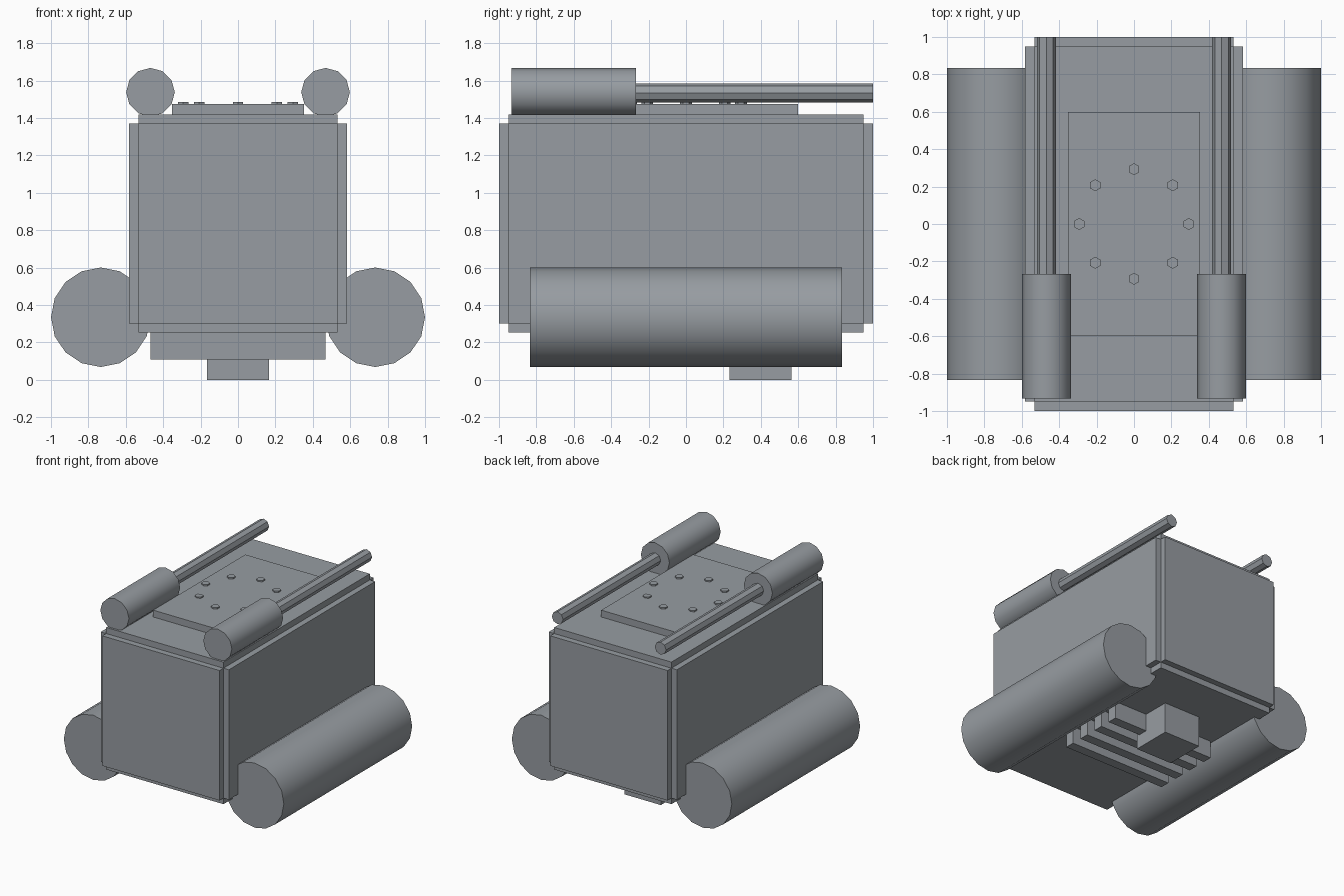
import bpy
import math
from mathutils import Matrix

if "Cube" in bpy.data.objects:
    bpy.data.objects.remove(bpy.data.objects["Cube"])

# Dark steel paint shared by every part
steel = bpy.data.materials.new("dark_steel")
steel.diffuse_color = (0.31, 0.335, 0.36, 1)
steel.use_nodes = True
steel.node_tree.nodes["Principled BSDF"].inputs["Base Color"].default_value = steel.diffuse_color


def finish(name):
    """Name and paint the object just added."""
    ob = bpy.context.object
    ob.name = name
    ob.data.materials.append(steel)
    return ob


def box(name, x, y, z):
    """Box spanning the (min, max) ranges on each axis."""
    bpy.ops.mesh.primitive_cube_add(size=1)
    ob = finish(name)
    size = Matrix.Diagonal((x[1] - x[0], y[1] - y[0], z[1] - z[0], 1))
    ob.data.transform(size)
    ob.location = [(r[0] + r[1]) / 2 for r in (x, y, z)]


def tube(name, x, z, y0, y1, radius, sides, smooth=True):
    """Cylinder lying along y, with one corner pointing up."""
    bpy.ops.mesh.primitive_cylinder_add(vertices=sides, radius=radius, depth=y1 - y0)
    ob = finish(name)
    ob.data.transform(Matrix.Rotation(math.pi / 2, 4, 'X'))
    ob.location = (x, (y0 + y1) / 2, z)
    if smooth:
        bpy.ops.object.shade_smooth_by_angle(angle=math.radians(35))


# Body: core with raised panels on each pair of sides
box("body_front_back_panels", (-0.533, 0.533), (-1, 1), (0.302, 1.37))
box("body_side_panels", (-0.582, 0.582), (-0.95, 0.95), (0.302, 1.37))
box("body_top_bottom_panels", (-0.533, 0.533), (-0.95, 0.95), (0.253, 1.42))

# Top hatch plate with a ring of hexagonal bolts
box("top_plate", (-0.352, 0.352), (-0.598, 0.598), (1.40, 1.476))
for i in range(8):
    a = i * math.pi / 4
    bpy.ops.mesh.primitive_cylinder_add(
        vertices=6, radius=0.032, depth=0.03,
        location=(0.293 * math.cos(a), 0.293 * math.sin(a), 1.472))
    finish(f"plate_bolt_{i + 1}")

# Side tanks and roof pistons, mirrored left and right
for side, s in (("left", -1), ("right", 1)):
    tube(f"{side}_tank", s * 0.734, 0.335, -0.833, 0.833, 0.266, 16)
    tube(f"{side}_piston_housing", s * 0.468, 1.538, -0.933, -0.268, 0.13, 12)
    tube(f"{side}_piston_rod", s * 0.468, 1.535, -0.30, 1.0, 0.051, 8, smooth=False)

# Underside cooling fins
for i in range(4):
    y = -0.235 + i * 0.165
    box(f"bottom_fin_{i + 1}", (-0.468, 0.468), (y, y + 0.08), (0.11, 0.27))

# Underside connector block
box("bottom_connector", (-0.166, 0.166), (0.232, 0.564), (0, 0.27))
